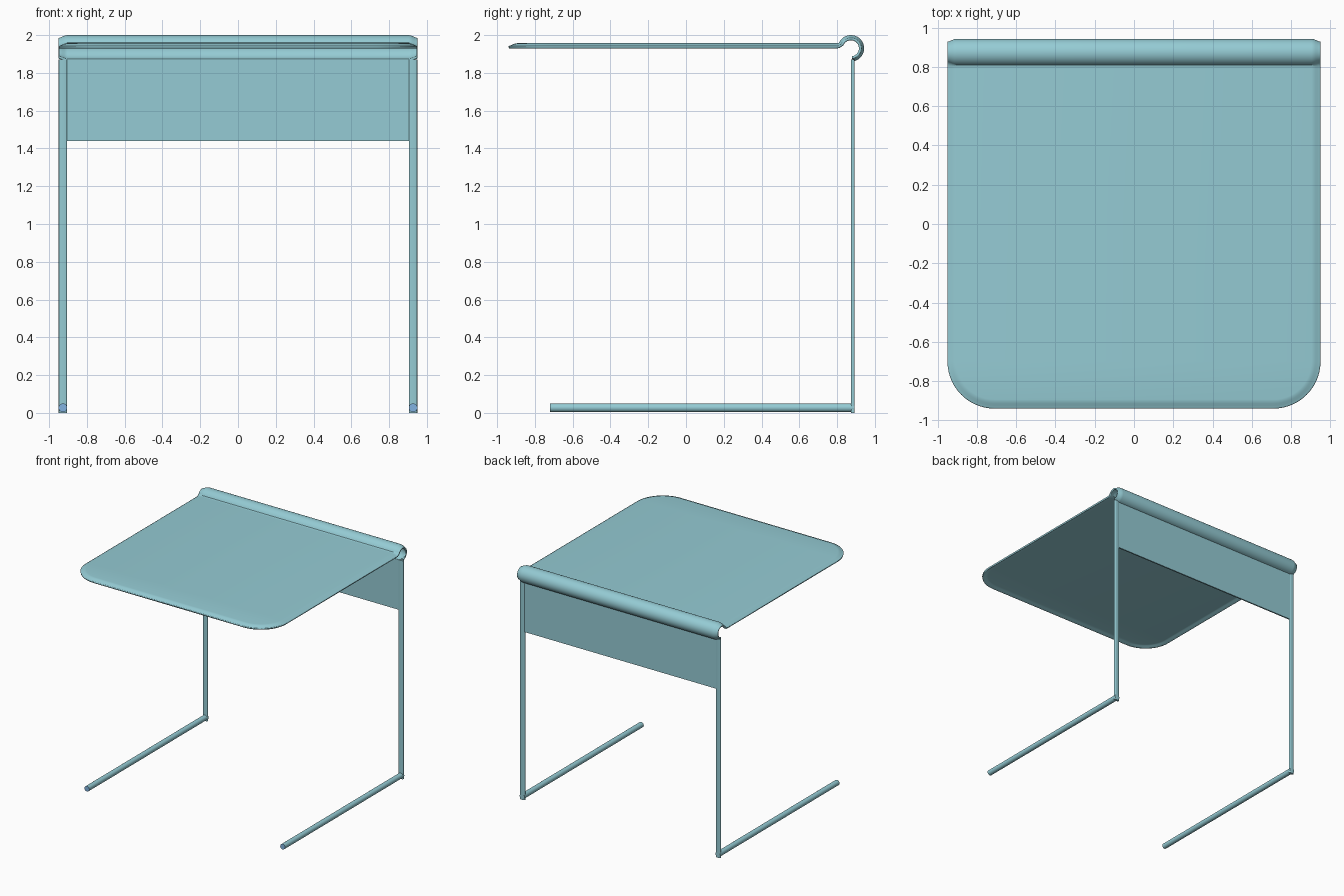
import bpy, bmesh
from math import sin, cos, pi, radians
from mathutils import Vector

if "Cube" in bpy.data.objects:
    bpy.data.objects.remove(bpy.data.objects["Cube"])

def material(name, color):
    m = bpy.data.materials.new(name)
    m.diffuse_color = color
    m.use_nodes = True
    m.node_tree.nodes["Principled BSDF"].inputs["Base Color"].default_value = m.diffuse_color
    return m

TEAL = material("teal", (0.30, 0.60, 0.66, 1))
BLUE = material("blue", (0.22, 0.45, 0.75, 1))

def finish(name, bm, angle=35):
    me = bpy.data.meshes.new(name)
    bm.to_mesh(me)
    bm.free()
    ob = bpy.data.objects.new(name, me)
    bpy.context.collection.objects.link(ob)
    me.materials.append(TEAL)
    bpy.ops.object.select_all(action='DESELECT')
    ob.select_set(True)
    bpy.context.view_layer.objects.active = ob
    bpy.ops.object.shade_smooth_by_angle(angle=radians(angle))
    return ob

def box(name, x0, x1, y0, y1, z0, z1, bevel=0):
    bm = bmesh.new()
    bmesh.ops.create_cube(bm, size=1)
    for v in bm.verts:
        v.co = Vector(((x0 + x1) / 2 + v.co.x * (x1 - x0),
                       (y0 + y1) / 2 + v.co.y * (y1 - y0),
                       (z0 + z1) / 2 + v.co.z * (z1 - z0)))
    if bevel:
        upright = [e for e in bm.edges if abs(e.verts[0].co.z - e.verts[1].co.z) > 0.1]
        bmesh.ops.bevel(bm, geom=upright, offset=bevel, segments=3, profile=0.5, affect='EDGES')
    return finish(name, bm)

# Table top: thin sheet with rounded front corners, turned-down rim and rolled back edge
HALF, FRONT, R, TOP = 0.95, -0.94, 0.24, 1.957
CY, CZ, RAD = 0.873, 1.93, 0.07
# back profile: (y, z, normal y, normal z), from the end of the roll to the flat sheet
back = []
for i in range(29):
    a = radians(-82 + i * (155 + 82) / 28)
    back.append((CY + RAD * cos(a), CZ + RAD * sin(a), cos(a), sin(a)))
back += [(0.802, TOP, -0.35, 0.94), (0.79, TOP, 0, 1)]

def rim_loop(inset, drop):
    left = [(-HALF + inset, y - ny * drop, z - nz * drop) for y, z, ny, nz in back]
    for i in range(15):
        a = i / 14 * pi / 2
        r = R - inset
        left.append((-(HALF - R) - r * cos(a), FRONT + R - r * sin(a), TOP - drop))
    return left + [(-x, y, z) for x, y, z in reversed(left)]

bm = bmesh.new()
rim = [(0, .015), (.006, .0135), (.015, .010), (.026, .005), (.036, .0015), (.046, 0)]
loops = [[bm.verts.new(p) for p in rim_loop(i, d)] for i, d in rim]
n = len(loops[0])
for a, b in zip(loops, loops[1:]):
    for j in range(n - 1):
        bm.faces.new((a[j], a[j + 1], b[j + 1], b[j]))
inner = loops[-1]
for j in range(n // 2 - 1):
    bm.faces.new((inner[j], inner[j + 1], inner[n - 2 - j], inner[n - 1 - j]))
top = finish("table_top", bm)
solid = top.modifiers.new("thickness", 'SOLIDIFY')
solid.thickness = 0.013
solid.offset = -1

# Back panel hanging from the roll
box("back_panel", -0.906, 0.906, 0.878, 0.890, 1.44, 1.868)

# Upright legs and floor runners
for side, s in (("left", -1), ("right", 1)):
    box(side + "_leg", s * 0.927 - 0.022, s * 0.927 + 0.022, 0.874, 0.893, 0.0, 1.87, 0.007)
    bm = bmesh.new()
    bmesh.ops.create_cone(bm, cap_ends=True, segments=24, radius1=0.023, radius2=0.023, depth=1.613)
    for v in bm.verts:
        v.co = Vector((s * 0.927 + v.co.x, 0.0865 + v.co.z, 0.027 - v.co.y))
    bm.normal_update()
    for f in bm.faces:
        f.material_index = 1 if f.normal.y < -0.9 else 0
    runner = finish(side + "_floor_runner", bm)
    runner.data.materials.append(BLUE)
